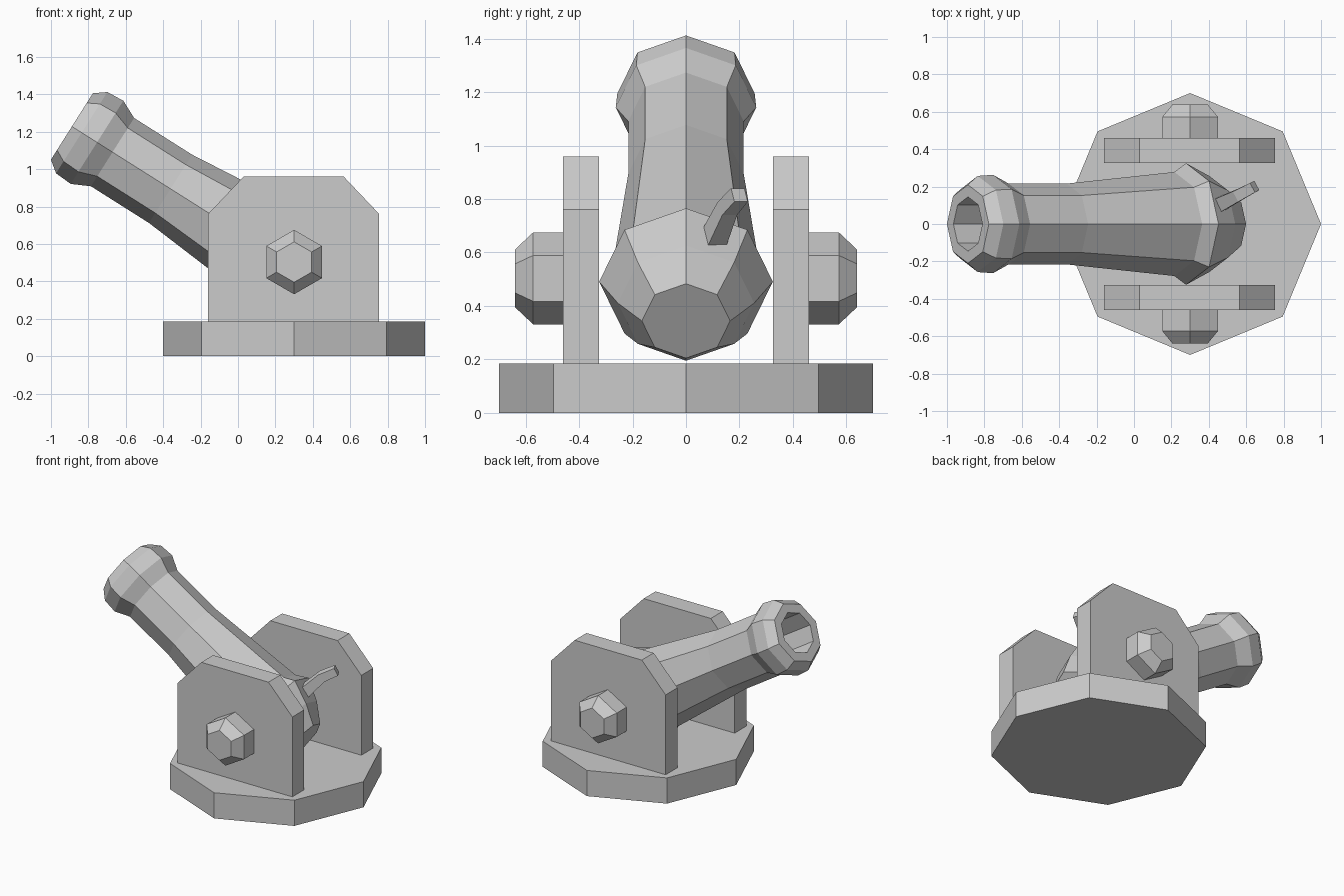
import bpy, math
from mathutils import Vector as V

if "Cube" in bpy.data.objects:
    bpy.data.objects.remove(bpy.data.objects["Cube"])


def loft(name, rings):
    """Skin equal-sized closed rings of points and cap both ends."""
    n = len(rings[0])
    verts = [p for ring in rings for p in ring]
    faces = [(k*n + i, k*n + (i+1) % n, (k+1)*n + (i+1) % n, (k+1)*n + i)
             for k in range(len(rings)-1) for i in range(n)]
    faces += [tuple(range(n))[::-1], tuple(range(len(verts)-n, len(verts)))]
    mesh = bpy.data.meshes.new(name)
    mesh.from_pydata([tuple(v) for v in verts], [], faces)
    ob = bpy.data.objects.new(name, mesh)
    bpy.context.collection.objects.link(ob)
    # consistent outward normals
    import bmesh
    bm = bmesh.new()
    bm.from_mesh(mesh)
    bmesh.ops.recalc_face_normals(bm, faces=bm.faces)
    bm.to_mesh(mesh)
    bm.free()
    return ob


def ring(center, u, w, r, n, phase=0.0):
    return [center + (u*math.cos(a) + w*math.sin(a))*r
            for a in (phase + 2*math.pi*i/n for i in range(n))]


X, Y, Z = V((1, 0, 0)), V((0, 1, 0)), V((0, 0, 1))

# octagonal base
loft("base", [ring(V((0.3, 0, z)), X, Y, 0.7, 8) for z in (0, 0.185)])

# side plates and hexagonal bolts, one pair per side
plate = [(-0.16, 0.185), (0.755, 0.185), (0.755, 0.76),
         (0.565, 0.96), (0.03, 0.96), (-0.16, 0.76)]
for side, s in (("front", -1), ("back", 1)):
    loft(side + "_plate", [[V((x, s*y, z)) for x, z in plate]
                           for y in (0.325, 0.46)])
    loft(side + "_bolt", [ring(V((0.3, s*y, 0.503)), Z, X, r, 6)
                          for y, r in ((0.45, 0.172), (0.572, 0.172), (0.64, 0.108))])

# tilted barrel: (distance along axis, radius), from bore floor out over the lip to the breech
tilt = math.radians(32.3)
axis = V((math.cos(tilt), 0, -math.sin(tilt)))
up = V((math.sin(tilt), 0, math.cos(tilt)))
muzzle = V((-0.888, 0, 1.228))
profile = [(0.3, 0.145), (0, 0.145), (0, 0.21), (0.062, 0.257), (0.159, 0.263),
           (0.257, 0.216), (0.624, 0.216), (1.306, 0.278), (1.38, 0.325),
           (1.53, 0.255), (1.655, 0.165)]
loft("barrel", [ring(muzzle + axis*t, up, Y, r, 8) for t, r in profile])

# bent square fuse
path = [V((0.43, 0.09, 0.62)), V((0.56, 0.155, 0.765)), V((0.645, 0.20, 0.815))]
dirs = [path[1]-path[0], path[2]-path[0], path[2]-path[1]]
rings = []
for p, d, r in zip(path, dirs, (0.058, 0.044, 0.04)):
    d = d.normalized()
    w = Z.cross(d).normalized()
    rings.append(ring(p, d.cross(w), w, r, 4, math.pi/4))
loft("fuse", rings)
